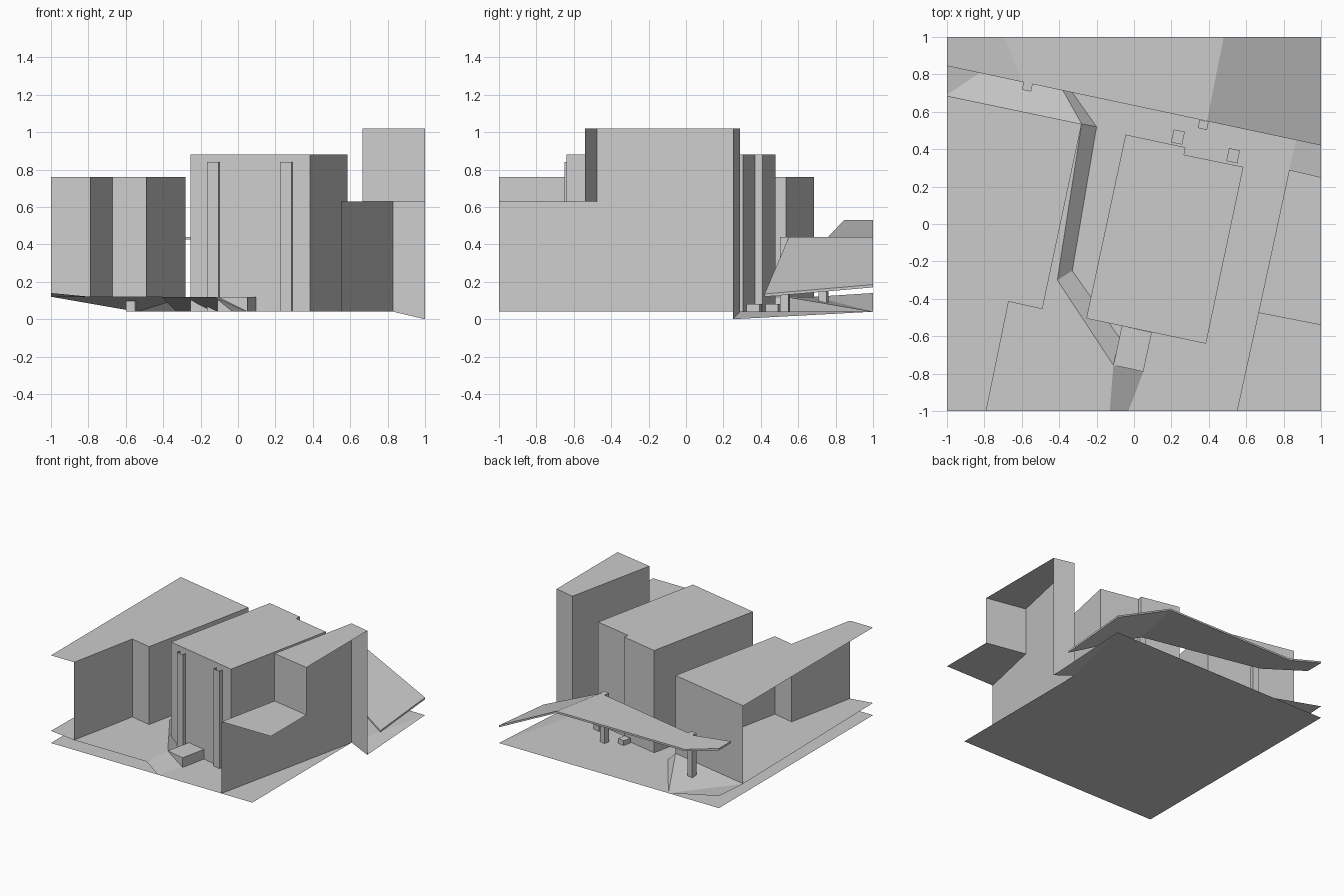
import bpy
import bmesh
from mathutils import Vector

default_cube = bpy.data.objects.get("Cube")
if default_cube:
    bpy.data.objects.remove(default_cube, do_unlink=True)

# One plain grey for the whole massing model
grey = bpy.data.materials.new("plain_grey")
grey.use_nodes = True
colour = (0.6, 0.6, 0.6, 1)
grey.diffuse_color = colour
grey.node_tree.nodes["Principled BSDF"].inputs["Base Color"].default_value = colour


def make_object(name, faces):
    """Join polygons, given as lists of points, into one flat-shaded object."""
    mesh = bmesh.new()
    for face in faces:
        mesh.faces.new([mesh.verts.new(point) for point in face])
    bmesh.ops.remove_doubles(mesh, verts=mesh.verts, dist=0.0005)
    bmesh.ops.recalc_face_normals(mesh, faces=mesh.faces)
    data = bpy.data.meshes.new(name)
    mesh.to_mesh(data)
    mesh.free()
    data.materials.append(grey)
    obj = bpy.data.objects.new(name, data)
    bpy.context.scene.collection.objects.link(obj)
    return obj


def level(outline, height):
    return [(x, y, height) for x, y in outline]


def walls(outline, bottom, top, closed=False):
    """Upright faces along a plan line."""
    ends = outline[1:] + outline[:1] if closed else outline[1:]
    return [[(*a, bottom), (*b, bottom), (*b, top), (*a, top)]
            for a, b in zip(outline, ends)]


def prism(name, outline, bottom, top):
    caps = [level(outline, bottom), level(outline, top)]
    return make_object(name, walls(outline, bottom, top, True) + caps)


def strip(first, second):
    """Quads between two lines of points."""
    return [[first[i], first[i + 1], second[i + 1], second[i]]
            for i in range(len(first) - 1)]


def turned_box(centre, width, depth):
    """Rectangle in plan, turned to the street grid."""
    along = Vector((0.978, -0.208))
    across = Vector((0.208, 0.978))
    return [tuple(Vector(centre) + along * width * i / 2 + across * depth * j / 2)
            for i, j in ((-1, -1), (1, -1), (1, 1), (-1, 1))]


GROUND = 0.04
TERRACE = 0.12

# Flat ground, with a dip by the right-hand building
make_object("ground", [
    level([(-1, -1), (0.83, -1), (0.83, 0.29), (1, 1), (-1, 1)], GROUND),
    [(0.83, 0.29, GROUND), (1, 0.25, 0), (1, 1, GROUND)],
])

# Raised terrace and the bank running down from it
crest = level([(-0.13, -1), (-0.11, -0.755), (-0.41, -0.3), (-0.28, 0.535)],
              TERRACE) + [(-1, 0.69, TERRACE), (-1, 1, 0.14)]
foot = level([(-0.03, -1), (0.05, -0.79), (-0.33, -0.25), (-0.2, 0.52),
              (-0.54, 1)], GROUND)
bank = strip(crest[:4], foot[:4])
bank += [[crest[3], foot[3], foot[4]], [crest[3], foot[4], crest[4]],
         [crest[4], foot[4], crest[5]]]
terrace = [[(-1, -1, 0.14), (-0.79, -1, TERRACE), crest[0], crest[1], crest[2],
            crest[3], crest[4]]]
make_object("terrace", terrace + bank)

# Left building, open where the site is cut off
left_line = [(-0.79, -1), (-0.67, -0.415), (-0.49, -0.455), (-0.28, 0.535), (-1, 0.685)]
make_object("left_building", walls(left_line, TERRACE, 0.76)
            + [level([(-1, -1)] + left_line, 0.76)])

# Centre building
centre_line = [(-0.255, -0.505), (0.385, -0.64), (0.585, 0.305), (0.268, 0.37),
               (0.275, 0.41), (-0.045, 0.478)]
prism("centre_building", centre_line, GROUND, 0.88)

# Uncapped pilasters on its front
front_start, front_end = Vector(centre_line[0]), Vector(centre_line[1])
outward = Vector((-0.208, -0.978)) * 0.03
for side, start in (("left", 0.76), ("right", 0.15)):
    a = front_start.lerp(front_end, start)
    b = front_start.lerp(front_end, start + 0.095)
    line = [tuple(p) for p in (a, a + outward, b + outward, b)]
    make_object(side + "_pilaster", walls(line, GROUND, 0.84))

# Entrance platform
prism("entrance_platform", [(0.095, -0.58), (0.05, -0.79), (-0.11, -0.755),
                            (-0.065, -0.545)], GROUND, TERRACE)

# Right building: low front wing and tall block, open on the site edge
wing, corner, back = (0.55, -1), (0.665, -0.475), (0.83, 0.29)
step, edge = (1, -0.54), (1, 0.25)
LOW, HIGH = 0.63, 1.02
make_object("right_building",
            walls([wing, corner], GROUND, LOW)
            + walls([corner, back], GROUND, HIGH)
            + walls([corner, step], LOW, HIGH)
            + [[(*back, GROUND), (*edge, 0), (*edge, HIGH), (*back, HIGH)],
               level([wing, (1, -1), step, corner], LOW),
               level([corner, step, edge, back], HIGH)])

# Folded canopy along the back
near = [(-1, 0.845, 0.53), (-0.6, 0.76, 0.44), (0.39, 0.55, 0.44), (1, 0.42, 0.135)]
far = [(-1, 1, 0.53), (-0.69, 1, 0.44), (0.48, 1, 0.44), (1, 1, 0.185)]
folds = strip(near, far)
undersides = [[(x, y, z - 0.015) for x, y, z in fold] for fold in folds]
lower_near = [(x, y, z - 0.015) for x, y, z in near]
lower_far = [(x, y, z - 0.015) for x, y, z in far]
rims = strip(near, lower_near) + strip(far, lower_far)
ends = [[near[i], far[i], lower_far[i], lower_near[i]] for i in (0, -1)]
make_object("canopy", folds + undersides + rims + ends)

# Canopy posts and low blocks beside them
for name, spot in (("left_post", (0.37, 0.53)), ("right_post", (-0.57, 0.735))):
    prism(name, turned_box(spot, 0.05, 0.045), GROUND, 0.44)
for name, spot in (("left_block", (0.53, 0.365)), ("right_block", (0.235, 0.465))):
    prism(name, turned_box(spot, 0.06, 0.07), GROUND, 0.08)
